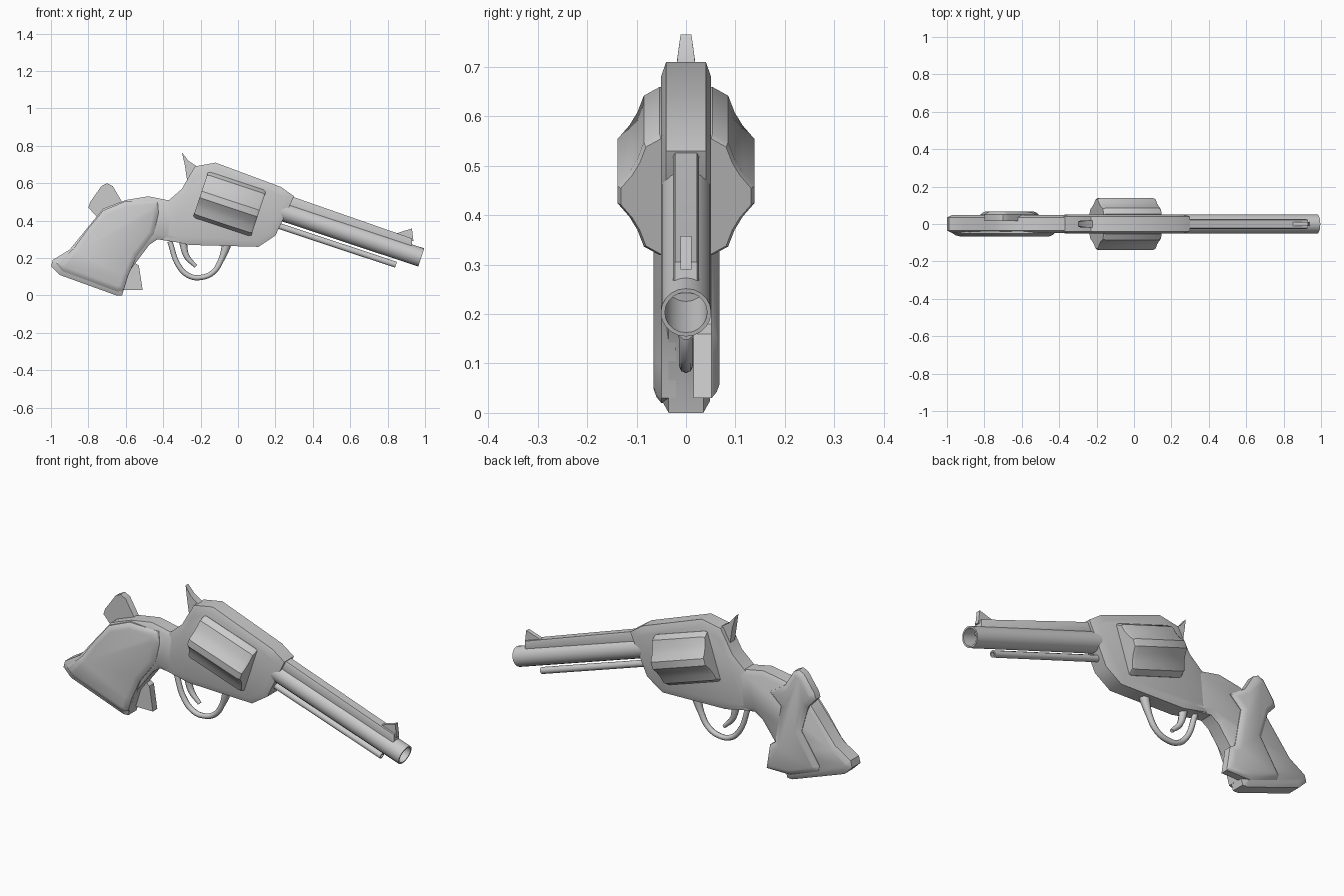
import bpy, bmesh, math
from mathutils import Vector

cube = bpy.data.objects.get("Cube")
if cube:
    bpy.data.objects.remove(cube)

grey = bpy.data.materials.new("light_grey")
grey.use_nodes = True
grey.diffuse_color = (0.6, 0.6, 0.6, 1)
grey.node_tree.nodes["Principled BSDF"].inputs["Base Color"].default_value = (0.6, 0.6, 0.6, 1)


def finish(bm, name, angle=38):
    bmesh.ops.recalc_face_normals(bm, faces=bm.faces[:])
    mesh = bpy.data.meshes.new(name)
    bm.to_mesh(mesh)
    bm.free()
    mesh.materials.append(grey)
    obj = bpy.data.objects.new(name, mesh)
    bpy.context.collection.objects.link(obj)
    bpy.ops.object.select_all(action='DESELECT')
    obj.select_set(True)
    bpy.context.view_layer.objects.active = obj
    bpy.ops.object.shade_smooth_by_angle(angle=math.radians(angle))
    return obj


def plate(name, outline, y0, y1, insets=(), sides=(-1, 1)):
    """Side outline (x, z) given thickness, with stepped rounding on its broad faces."""
    bm = bmesh.new()
    a, b = ([bm.verts.new((x, y, z)) for x, z in outline] for y in (y0, y1))
    caps = {-1: bm.faces.new(a), 1: bm.faces.new(b)}
    n = len(a)
    for i in range(n):
        j = (i + 1) % n
        bm.faces.new((a[i], a[j], b[j], b[i]))
    bmesh.ops.recalc_face_normals(bm, faces=bm.faces[:])
    for side in sides:
        for inset, depth in insets:
            bmesh.ops.inset_individual(bm, faces=[caps[side]], thickness=inset,
                                       depth=depth, use_even_offset=True)
    return finish(bm, name)


# Shared axis of barrel, ejector rod and cylinder
axis = Vector((0.95, 0, -0.315)).normalized()
across = Vector((0, 1, 0))
up = axis.cross(across)


def loft(name, centre, rings, profile, angle=38):
    """Rings of (distance along axis, scale) through a polar profile of (angle, radius)."""
    bm = bmesh.new()
    loops = []
    for dist, scale in rings:
        mid = Vector(centre) + axis * dist
        loops.append([bm.verts.new(mid + (across * math.cos(t) + up * math.sin(t)) * r * scale)
                      for t, r in profile])
    n = len(profile)
    for p, q in zip(loops, loops[1:]):
        for i in range(n):
            j = (i + 1) % n
            bm.faces.new((p[i], p[j], q[j], q[i]))
    bm.faces.new(loops[0])
    bm.faces.new(loops[-1])
    return finish(bm, name, angle)


def circle(n, r):
    return [(math.tau * i / n, r) for i in range(n)]


def bent_rod(name, points, depth, radii):
    curve = bpy.data.curves.new(name, 'CURVE')
    curve.dimensions = '3D'
    curve.bevel_depth = depth
    curve.bevel_resolution = 2
    curve.resolution_u = 6
    curve.use_fill_caps = True
    spline = curve.splines.new('BEZIER')
    spline.bezier_points.add(len(points) - 1)
    for p, (x, z), r in zip(spline.bezier_points, points, radii):
        p.co = (x, 0, z)
        p.radius = r
        p.handle_left_type = p.handle_right_type = 'AUTO'
    curve.materials.append(grey)
    obj = bpy.data.objects.new(name, curve)
    bpy.context.collection.objects.link(obj)


# Main frame
plate("frame", [(-.23, .69), (-.12, .71), (.23, .58), (.30, .53), (.20, .32), (.11, .26),
                (-.26, .27), (-.40, .30), (-.38, .50), (-.30, .57), (-.26, .64)],
      -.04, .04, [(.03, .011)])

# Neck and grip core
plate("grip_frame", [(-.60, .51), (-.72, .465), (-.79, .38), (-.90, .245), (-.99, .19),
                     (-1, .155), (-.955, .11), (-.65, 0), (-.62, 0), (-.58, .13),
                     (-.475, .27), (-.43, .30), (-.30, .28), (-.28, .50), (-.38, .51),
                     (-.48, .53)],
      -.035, .035, [(.025, .014)])

# Grip panels; the far one sits higher and further forward
rounding = [(.012, .01), (.016, .006)]
plate("right_grip_panel", [(-.60, .505), (-.43, .50), (-.425, .44), (-.45, .33), (-.54, .21),
                           (-.59, .10), (-.61, .03), (-.645, .02), (-.94, .13), (-.97, .17),
                           (-.88, .25), (-.80, .36), (-.72, .455)],
      -.05, -.02, rounding, sides=(-1,))
plate("left_grip_panel", [(-.70, .60), (-.67, .585), (-.62, .50), (-.53, .44), (-.595, .38),
                          (-.56, .18), (-.53, .16), (-.51, .03), (-.65, .03), (-.81, .09),
                          (-.82, .12), (-.715, .28), (-.755, .42), (-.80, .47), (-.79, .50),
                          (-.73, .585)],
      .015, .052, rounding, sides=(1,))

# Fluted cylinder: six lobes with hollows between
lobes = [(math.radians(15 * k - 7.5), .14 if k % 4 < 2 else .124) for k in range(24)]
loft("cylinder", (-.045, 0, .489), [(-.163, .95), (-.15, 1), (.15, 1), (.163, .95)], lobes, 30)

# Hollow barrel
length = .93
muzzle = Vector((.98, 0, .203))
loft("barrel", muzzle - axis * length,
     [(0, 1), (length, 1), (length, .84), (length - .2, .84)], circle(20, .051))

# Ejector rod under the barrel
rod_end = Vector((.845, 0, .164))
loft("ejector_rod", rod_end - axis * .78, [(0, 1), (.78, 1), (.78, .6), (.75, .6)],
     circle(10, .017))

# Top rib and front sight
plate("barrel_rib", [(.25, .55), (.30, .525), (.93, .305), (.93, .24), (.25, .47)],
      -.022, .022, [(.008, .004)])
plate("front_sight", [(.85, .333), (.93, .358), (.938, .29), (.85, .29)], -.011, .011)

# Hammer, narrowing to the spur
hammer = plate("hammer", [(-.30, .765), (-.265, .72), (-.22, .69), (-.22, .60), (-.27, .60),
                          (-.285, .70)], -.02, .02)
for v in hammer.data.vertices:
    if v.co.z > .71:
        v.co.y *= .85 if v.co.z < .74 else .55

# Trigger guard and trigger
bent_rod("trigger_guard", [(-.365, .29), (-.315, .155), (-.26, .104), (-.20, .096),
                           (-.135, .122), (-.09, .19), (-.055, .29)], .014,
         [1, 1, 1, 1, 1, 1.1, 1.9])
bent_rod("trigger", [(-.295, .29), (-.275, .21), (-.225, .155)], .014, [1.5, 1.1, .7])
